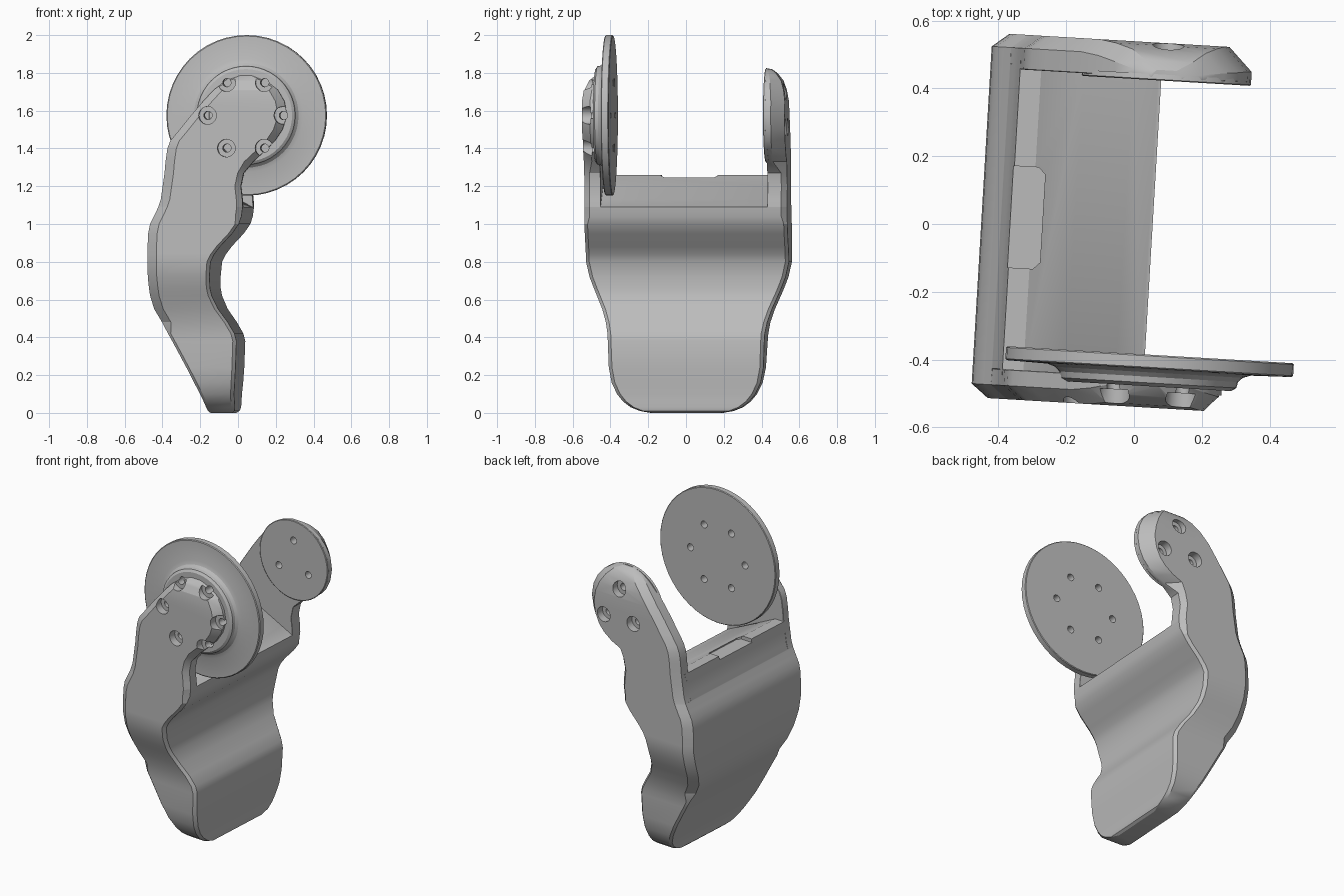
import bpy, bmesh
from math import sin, cos, radians, tau
from mathutils import Matrix

cube = bpy.data.objects.get("Cube")
if cube:
    bpy.data.objects.remove(cube, do_unlink=True)

grey = bpy.data.materials.new("plain_grey")
grey.use_nodes = True
colour = (0.5, 0.5, 0.5, 1)
grey.diffuse_color = colour
for node in grey.node_tree.nodes:
    if node.type == 'BSDF_PRINCIPLED':
        node.inputs["Base Color"].default_value = colour

AXIS_X, AXIS_Z = 0.07, 1.575      # shared pivot axis of both arms


def skin_rings(name, rings):
    """Bridge a stack of equal rings and cap both ends."""
    bm = bmesh.new()
    loops = [[bm.verts.new(p) for p in ring] for ring in rings]
    count = len(loops[0])
    for low, high in zip(loops, loops[1:]):
        for i in range(count):
            j = (i + 1) % count
            bm.faces.new((low[i], low[j], high[j], high[i]))
    bm.faces.new(loops[0])
    bm.faces.new(loops[-1])
    bmesh.ops.recalc_face_normals(bm, faces=bm.faces)
    mesh = bpy.data.meshes.new(name)
    bm.to_mesh(mesh)
    bm.free()
    mesh.materials.append(grey)
    obj = bpy.data.objects.new(name, mesh)
    bpy.context.collection.objects.link(obj)
    return obj


def section(z, back, front, ya, yb, rear_cut, front_cut, inner=1):
    """Horizontal rectangle with cut corners; inner scales the cuts at yb."""
    limit = 0.35 * (front - back)
    r, f = min(rear_cut, limit), min(front_cut, limit)
    way = 1 if yb > ya else -1
    ri, fi = r * inner, f * inner
    return [(back + r, ya, z), (front - f, ya, z),
            (front, ya + way * f, z), (front, yb - way * fi, z),
            (front - fi, yb, z), (back + ri, yb, z),
            (back, yb - way * ri * .8, z), (back, ya + way * r * .8, z)]


def lathe(name, profile, x=AXIS_X, z=AXIS_Z, sides=48):
    """Turn a (radius, y) profile around an axis along y."""
    return skin_rings(name, [[(x + r * cos(tau * i / sides), y, z + r * sin(tau * i / sides))
                              for i in range(sides)] for r, y in profile])


def cut(target, cutter):
    bpy.context.view_layer.objects.active = target
    mod = target.modifiers.new("cut", 'BOOLEAN')
    mod.operation = 'DIFFERENCE'
    mod.solver = 'EXACT'
    mod.object = cutter
    bpy.ops.object.modifier_apply(modifier=mod.name)


# Lower body: height, back x, front x, half width
body_rows = [
    (0, -.135, -.02, .19), (.01, -.145, -.005, .245), (.03, -.152, 0, .295),
    (.06, -.163, 0, .335), (.1, -.18, 0, .367), (.16, -.21, .005, .395),
    (.24, -.25, .01, .41), (.38, -.325, .015, .415), (.42, -.347, .005, .417),
    (.48, -.38, -.03, .428), (.55, -.42, -.08, .45), (.62, -.44, -.112, .48),
    (.66, -.445, -.12, .497), (.72, -.45, -.122, .52), (.8, -.45, -.115, .538),
    (.84, -.45, -.095, .538), (.88, -.45, -.065, .538), (.95, -.447, 0, .538),
    (1, -.437, .035, .538), (1.04, -.417, .048, .538), (1.09, -.393, .055, .538),
    (1.095, -.392, .045, .49), (1.13, -.38, -.028, .49), (1.2, -.37, -.175, .49),
    (1.26, -.362, -.3, .49)]
body = skin_rings("body", [section(z, b, f, -w, w, .015 if z < .45 else .05,
                                   .018 if z < 1.02 else .03)
                           for z, b, f, w in body_rows])

# Shallow notch in the top lip
notch = skin_rings("notch_cutter", [section(z, -.6, -.27, -.15, .15, .02, .02)
                                    for z in (1.238, 1.4)])
cut(body, notch)
bpy.data.objects.remove(notch, do_unlink=True)

# Arms: height, back x, front x, outer y
neck_rows = [(1.09, -.393, .055, .538), (1.13, -.38, .053, .538),
             (1.2, -.37, .045, .538), (1.27, -.36, .06, .538)]
front_tip_rows = [
    (1.33, -.355, .11, .538), (1.4, -.345, .185, .538), (1.44, -.33, .225, .538),
    (1.5, -.28, .265, .538), (1.575, -.22, .29, .538), (1.65, -.155, .275, .538),
    (1.71, -.1, .24, .53), (1.76, -.035, .175, .505), (1.785, .02, .12, .475)]
back_tip_rows = [
    (1.33, -.355, .125, .538), (1.36, -.352, .19, .538), (1.4, -.345, .245, .538),
    (1.44, -.33, .28, .538), (1.5, -.29, .308, .538), (1.575, -.24, .32, .538),
    (1.65, -.185, .308, .538), (1.71, -.135, .28, .53), (1.76, -.085, .238, .515),
    (1.8, -.03, .178, .485), (1.82, .025, .115, .458)]


def arm(name, side, inner, tip_rows, tip_cut):
    rings = []
    for z, b, f, y in neck_rows + tip_rows:
        most = .7 * (y - inner)
        rings.append(section(z, b, f, side * y, side * inner, min(.05, most),
                             min(.03 if z < 1.3 else tip_cut, most), .05))
    return skin_rings(name, rings)


front_arm = arm("front_arm", -1, .45, front_tip_rows, .045)
back_arm = arm("back_arm", 1, .435, back_tip_rows, .07)

# Large round flange with a stepped hub, and the thin pad opposite
flange = lathe("front_flange", [
    (.245, -.475), (.26, -.465), (.264, -.447), (.277, -.434), (.3, -.426),
    (.42, -.423), (.425, -.419), (.425, -.386), (.421, -.382)])
pad = lathe("back_pad", [(.246, .427), (.25, .43), (.248, .445)])


# Counterbored bolt holes
def drill(targets, side, radius, angles):
    profile = [(.022, .3), (.022, .49), (.047, .49), (.047, .65)]
    for angle in angles:
        a = radians(angle)
        bit = lathe("bolt_cutter", [(r, side * y) for r, y in profile],
                    AXIS_X + radius * cos(a), AXIS_Z + radius * sin(a), 20)
        for target in targets:
            cut(target, bit)
        bpy.data.objects.remove(bit, do_unlink=True)


drill((front_arm, flange), -1, .2, range(0, 360, 60))
drill((back_arm, pad), 1, .125, (90, 210, 330))

# Slight turn about the vertical, then smooth shading with sharp edges kept
turn = Matrix.Rotation(radians(-3.4), 4, 'Z')
for obj in (body, front_arm, back_arm, flange, pad):
    obj.data.transform(turn)
    bpy.ops.object.select_all(action='DESELECT')
    obj.select_set(True)
    bpy.context.view_layer.objects.active = obj
    bpy.ops.object.shade_smooth_by_angle(angle=radians(24))
